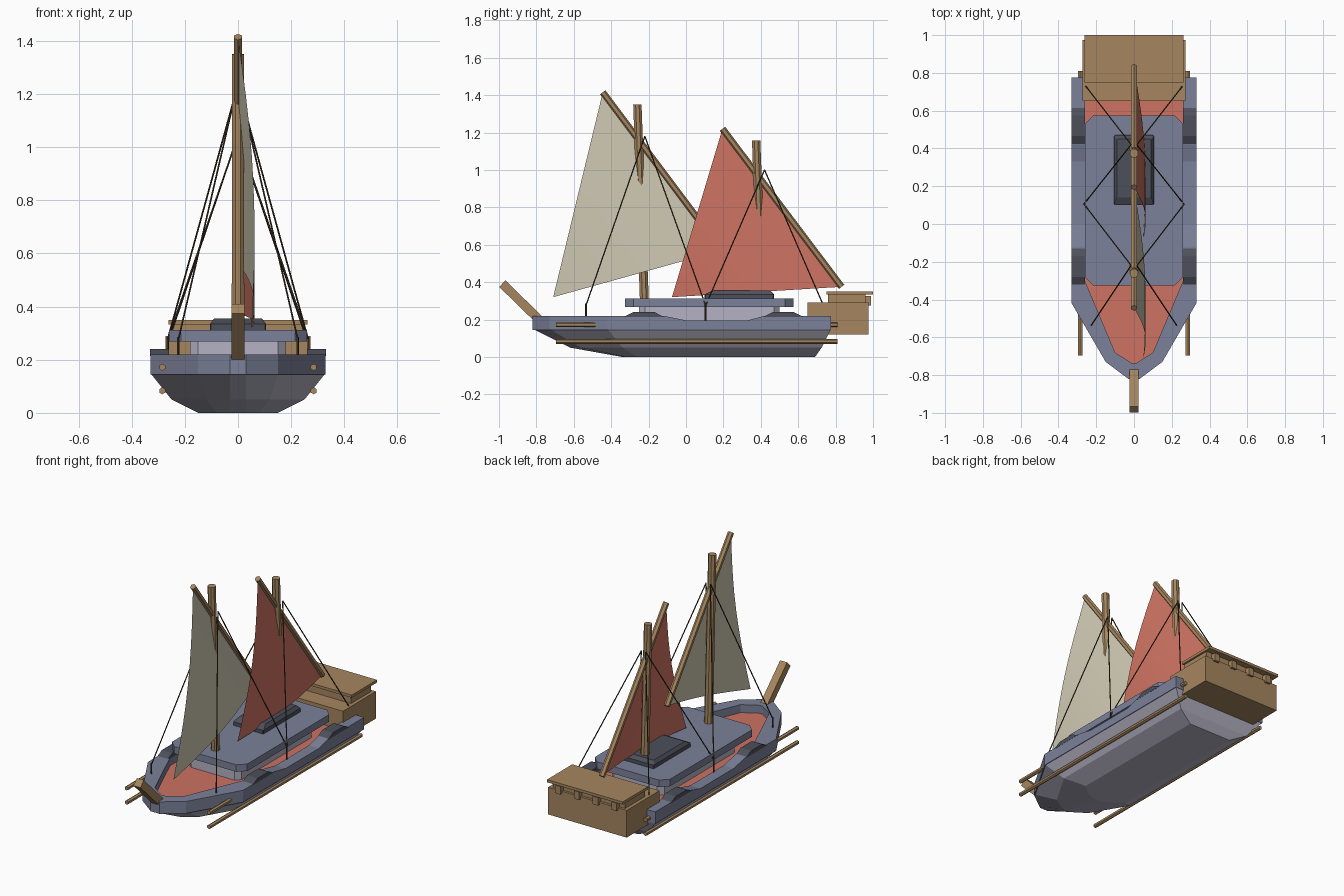
import bpy, bmesh, math
from mathutils import Vector

cube = bpy.data.objects.get("Cube")
if cube:
    bpy.data.objects.remove(cube, do_unlink=True)


def material(name, r, g, b):
    m = bpy.data.materials.new(name)
    m.use_nodes = True
    m.diffuse_color = (r, g, b, 1)
    m.node_tree.nodes["Principled BSDF"].inputs["Base Color"].default_value = (r, g, b, 1)
    return m


BLUE = material("slate blue", .20, .22, .32)
LAVENDER = material("pale lavender", .46, .45, .55)
RED = material("brick red", .61, .17, .12)
CREAM = material("cream canvas", .62, .58, .45)
WOOD = material("wood", .38, .24, .115)
DARK = material("dark slate", .075, .08, .105)
ROPE = material("dark rope", .06, .04, .02)


def finish(name, bm, mat, closed=True):
    if closed:
        bmesh.ops.recalc_face_normals(bm, faces=bm.faces)
    me = bpy.data.meshes.new(name)
    bm.to_mesh(me)
    bm.free()
    me.materials.append(mat)
    ob = bpy.data.objects.new(name, me)
    bpy.context.collection.objects.link(ob)
    return ob


def loft(name, rings, mat):
    """Skin closed rings of equal length and cap both ends."""
    bm = bmesh.new()
    loops = [[bm.verts.new(p) for p in ring] for ring in rings]
    n = len(loops[0])
    for a, b in zip(loops, loops[1:]):
        for i in range(n):
            j = (i + 1) % n
            bm.faces.new((a[i], a[j], b[j], b[i]))
    bm.faces.new(loops[0])
    bm.faces.new(loops[-1])
    return finish(name, bm, mat)


def mirrored(half):
    """Close a half outline, given from bow to stern, across x = 0."""
    return half + [(-x, y) for x, y in reversed(half)]


def ring(half, z):
    return [(x, y, z) for x, y in mirrored(half)]


def block(w, y0, y1, c):
    """Half outline of a rectangle with cut corners."""
    return [(w - c, y0), (w, y0 + c), (w, y1 - c), (w - c, y1)]


def box(name, x0, x1, y0, y1, z0, z1, mat):
    base = [(x0, y0), (x1, y0), (x1, y1), (x0, y1)]
    return loft(name, [[(x, y, z) for x, y in base] for z in (z0, z1)], mat)


def rod(name, a, b, r0, r1, mat, sides=8):
    a, b = Vector(a), Vector(b)
    q = (b - a).to_track_quat('Z', 'Y')
    rings = []
    for p, r in ((a, r0), (b, r1)):
        angles = [math.tau * (i + .5) / sides for i in range(sides)]
        rings.append([p + q @ Vector((r * math.cos(t), r * math.sin(t), 0)) for t in angles])
    return loft(name, rings, mat)


# Hull: three outlines from keel to gunwale
loft("hull", [
    ring([(.03, -.34), (.08, -.32), (.15, -.26), (.15, .69)], 0),
    ring([(.03, -.62), (.12, -.56), (.25, -.34), (.25, .725)], .05),
    ring([(.03, -.82), (.15, -.73), (.33, -.42), (.33, .775)], .15)], LAVENDER)

# Deck
deck_half = [(.03, -.75), (.11, -.68), (.27, -.33), (.27, .77)]
loft("deck", [ring(deck_half, .145), ring(deck_half, .17)], RED)

# Rail: one band swept around the bow, dipping amidships
stations = [((.03, -.82), (.015, -.735), .22), ((.15, -.73), (.10, -.68), .22),
            ((.33, -.42), (.26, -.30), .22)]
for y, z in ((-.12, .22), (.0, .196), (.33, .196), (.42, .22), (.775, .22)):
    stations.append(((.33, y), (.26, y), z))


def section(station, side):
    (ox, oy), (ix, iy), z = station
    return [(side * ox, oy, .145), (side * ox, oy, z), (side * ix, iy, z), (side * ix, iy, .145)]


loft("rail", [section(s, -1) for s in reversed(stations)] + [section(s, 1) for s in stations], BLUE)

# Raised pads on the rail
for side in (-1, 1):
    for y in (-.225, .52):
        shape = [(y - .105, .215), (y - .055, .241), (y + .055, .241), (y + .105, .215)]
        loft("rail_pad", [[(side * x, py, z) for py, z in shape] for x in (.259, .331)], DARK)

# Deckhouse, roof and hatch
walls = block(.18, -.25, .50, .03)
loft("deckhouse_walls", [ring(walls, .16), ring(walls, .272)], LAVENDER)
roof = block(.26, -.325, .575, .045)
loft("deckhouse_roof", [ring(roof, .268), ring(roof, .312)], BLUE)
loft("roof_hatch", [ring(block(.105, .10, .47, .004), .31),
                    ring(block(.105, .10, .47, .004), .335),
                    ring(block(.09, .14, .45, .004), .355)], DARK)

# Stern cabin with overhanging lid and brackets
box("stern_cabin", -.272, .272, .65, .975, .12, .29, WOOD)
box("stern_step", -.25, .25, .76, .96, .285, .335, WOOD)
box("stern_lid", -.262, .262, .75, 1.0, .333, .35, WOOD)
for i in range(4):
    x = -.195 + .13 * i
    box("stern_bracket", x - .018, x + .018, .96, .99, .275, .325, WOOD)

# Side poles
for side in (-1, 1):
    for z in (.083, .172):
        rod("side_pole", (side * .285, -.695, z), (side * .285, .81, z), .013, .013, WOOD, 6)

# Bowsprit
rod("bowsprit", (0, -.77, .185), (0, -.982, .392), .034, .034, WOOD, 4)


def sail(name, top, clew, free, mat):
    """Triangular sheet between the yard and the free corner, bellied to one side."""
    bm = bmesh.new()
    n = 10
    top, clew, free = (Vector((0, *p)) for p in (top, clew, free))
    rows = []
    for i in range(n + 1):
        t = i / n
        belly = .05 * t + .033 * math.sin(math.pi * t)
        count = n - i
        row = []
        for k in range(count + 1):
            p = top.lerp(clew, k / count if count else 0).lerp(free, t)
            p.x = belly
            row.append(bm.verts.new(p))
        rows.append(row)
    for a, b in zip(rows, rows[1:]):
        for k in range(len(b)):
            bm.faces.new((a[k], b[k], a[k + 1]))
            if k + 1 < len(b):
                bm.faces.new((b[k], b[k + 1], a[k + 1]))
    for f in bm.faces:
        f.smooth = True
    return finish(name, bm, mat, closed=False)


# Fore rig and aft rig: mast, yard, sail and stays
rigs = [
    ("fore", (-.218, .17), (-.26, 1.35), (-.445, 1.415), (.19, .57), (-.71, .32), CREAM,
     (-.22, 1.18), ((.225, -.535), (.265, .105))),
    ("aft", (.412, .17), (.375, 1.157), (.195, 1.22), (.832, .375), (-.075, .32), RED,
     (.42, 1.0), ((.265, .105), (.26, .735))),
]
for name, foot, head, peak, clew, free, cloth, apex, anchors in rigs:
    rod(name + "_mast", (0, *foot), (0, *head), .026, .024, WOOD)
    rod(name + "_yard", (0, *peak), (0, *clew), .018, .018, WOOD, 6)
    sail(name + "_sail", peak, clew, free, cloth)
    for side in (-1, 1):
        for x, y in anchors:
            rod(name + "_stay", (side * .015, *apex), (side * x, y, .275), .0035, .0035, ROPE, 5)
            rod(name + "_stay_post", (side * x, y, .17), (side * x, y, .285), .005, .005, ROPE, 5)
